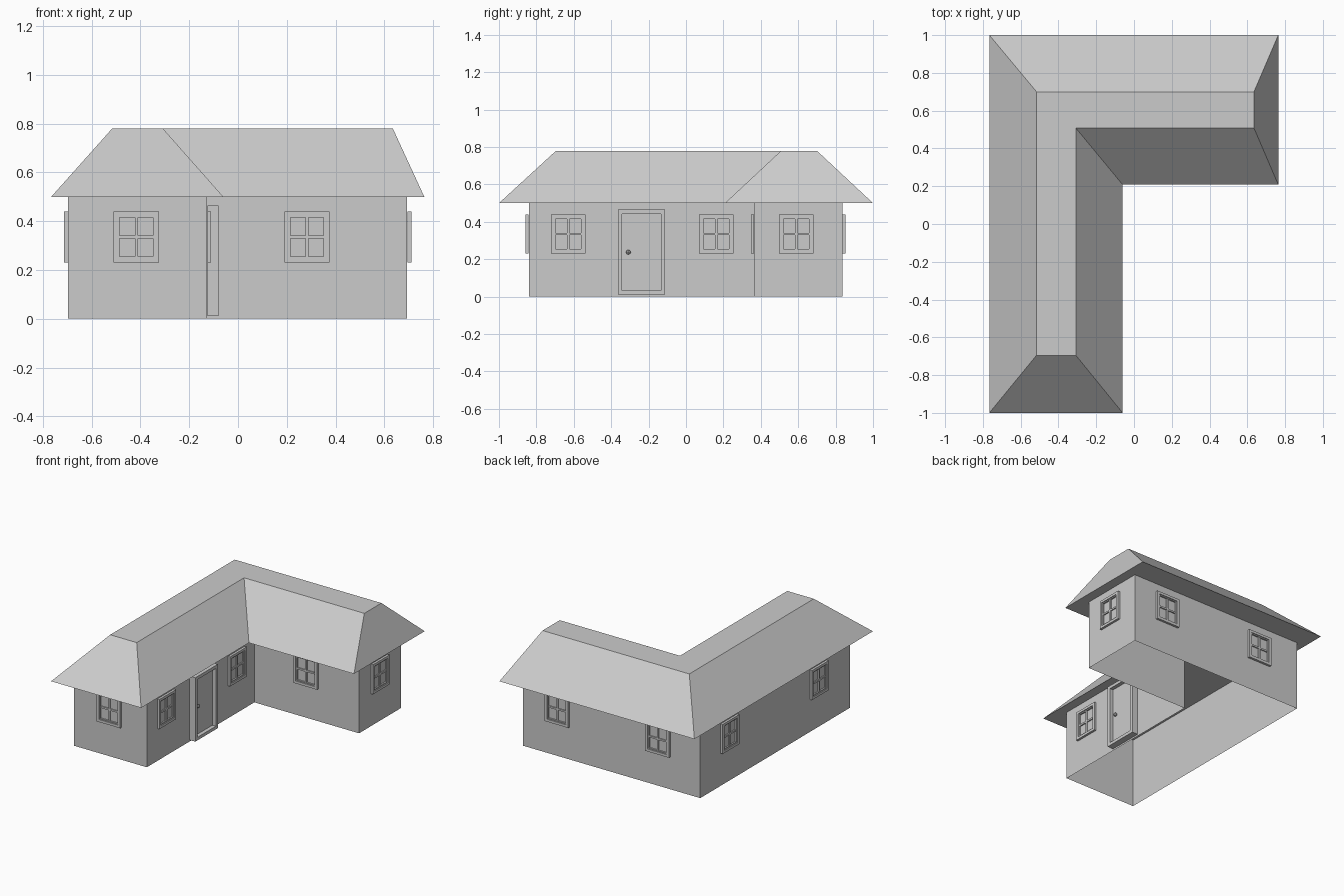
import bpy, bmesh
from math import radians
from mathutils import Matrix, Vector

if "Cube" in bpy.data.objects:
    bpy.data.objects.remove(bpy.data.objects["Cube"])


def finish(name, bm, matrix=None):
    bmesh.ops.recalc_face_normals(bm, faces=bm.faces)
    mesh = bpy.data.meshes.new(name)
    bm.to_mesh(mesh)
    bm.free()
    ob = bpy.data.objects.new(name, mesh)
    if matrix:
        ob.matrix_world = matrix
    bpy.context.collection.objects.link(ob)
    return ob


def ring(bm, points, z):
    return [bm.verts.new((x, y, z)) for x, y in points]


def bridge(bm, a, b):
    for i in range(len(a)):
        j = (i + 1) % len(a)
        bm.faces.new((a[i], a[j], b[j], b[i]))


def l_shape(x0, x1, x2, y0, y1, y2):
    """L-shaped outline: inner corner at (x1, y1)."""
    return [(x0, y0), (x1, y0), (x1, y1), (x2, y1), (x2, y2), (x0, y2)]


def block(bm, u0, u1, z0, z1, depth):
    """Box lying on a wall: u across, z up, outward towards -y."""
    back = 0.001
    size = (u1 - u0, depth - back, z1 - z0)
    mid = Vector(((u0 + u1) / 2, -(depth + back) / 2, (z0 + z1) / 2))
    bmesh.ops.create_cube(bm, size=1, matrix=Matrix.Translation(mid) @ Matrix.Diagonal((*size, 1)))


def frame(bm, w, z0, z1, t, depth):
    block(bm, -w, -w + t, z0, z1, depth)
    block(bm, w - t, w, z0, z1, depth)
    block(bm, -w + t, w - t, z0, z0 + t, depth)
    block(bm, -w + t, w - t, z1 - t, z1, depth)


def on_wall(x, y, angle):
    return Matrix.Translation((x, y, 0)) @ Matrix.Rotation(radians(angle), 4, 'Z')


# Walls, open underneath
bm = bmesh.new()
plan = l_shape(-0.697, -0.127, 0.694, -0.84, 0.365, 0.836)
bridge(bm, ring(bm, plan, 0), ring(bm, plan, 0.5))
finish("walls", bm)

# Hipped roof with flat top and soffit
bm = bmesh.new()
eave = ring(bm, l_shape(-0.766, -0.06, 0.764, -1, 0.208, 1), 0.5)
top = ring(bm, l_shape(-0.516, -0.308, 0.635, -0.695, 0.508, 0.70), 0.78)
bridge(bm, eave, top)
bm.faces.new(eave)
bm.faces.new(top)
finish("roof", bm)

# Windows: outer frame, sash and crossed glazing bars
windows = [
    (-0.417, -0.84, 0), (0.283, 0.365, 0),
    (-0.127, -0.63, 90), (-0.127, 0.162, 90), (0.694, 0.59, 90),
    (0.42, 0.836, 180), (-0.37, 0.836, 180),
    (-0.697, 0.515, 270), (-0.697, -0.485, 270),
]
for x, y, angle in windows:
    bm = bmesh.new()
    frame(bm, 0.093, 0.23, 0.44, 0.018, 0.017)
    frame(bm, 0.075, 0.248, 0.422, 0.007, 0.011)
    for s in (-1, 1):
        block(bm, min(s * 0.006, s * 0.068), max(s * 0.006, s * 0.068), 0.329, 0.341, 0.009)
    block(bm, -0.006, 0.006, 0.255, 0.415, 0.009)
    finish("window", bm, on_wall(x, y, angle))

# Door: deep surround, recessed leaf and knob
door = on_wall(-0.127, -0.238, 90)
bm = bmesh.new()
frame(bm, 0.126, 0.012, 0.465, 0.022, 0.047)
finish("door_frame", bm, door)
bm = bmesh.new()
block(bm, -0.104, 0.104, 0.034, 0.443, 0.02)
finish("door_leaf", bm, door)
bm = bmesh.new()
bmesh.ops.create_uvsphere(bm, u_segments=8, v_segments=4, radius=0.013,
                          matrix=Matrix.Translation((-0.07, -0.03, 0.238)))
finish("door_knob", bm, door)
